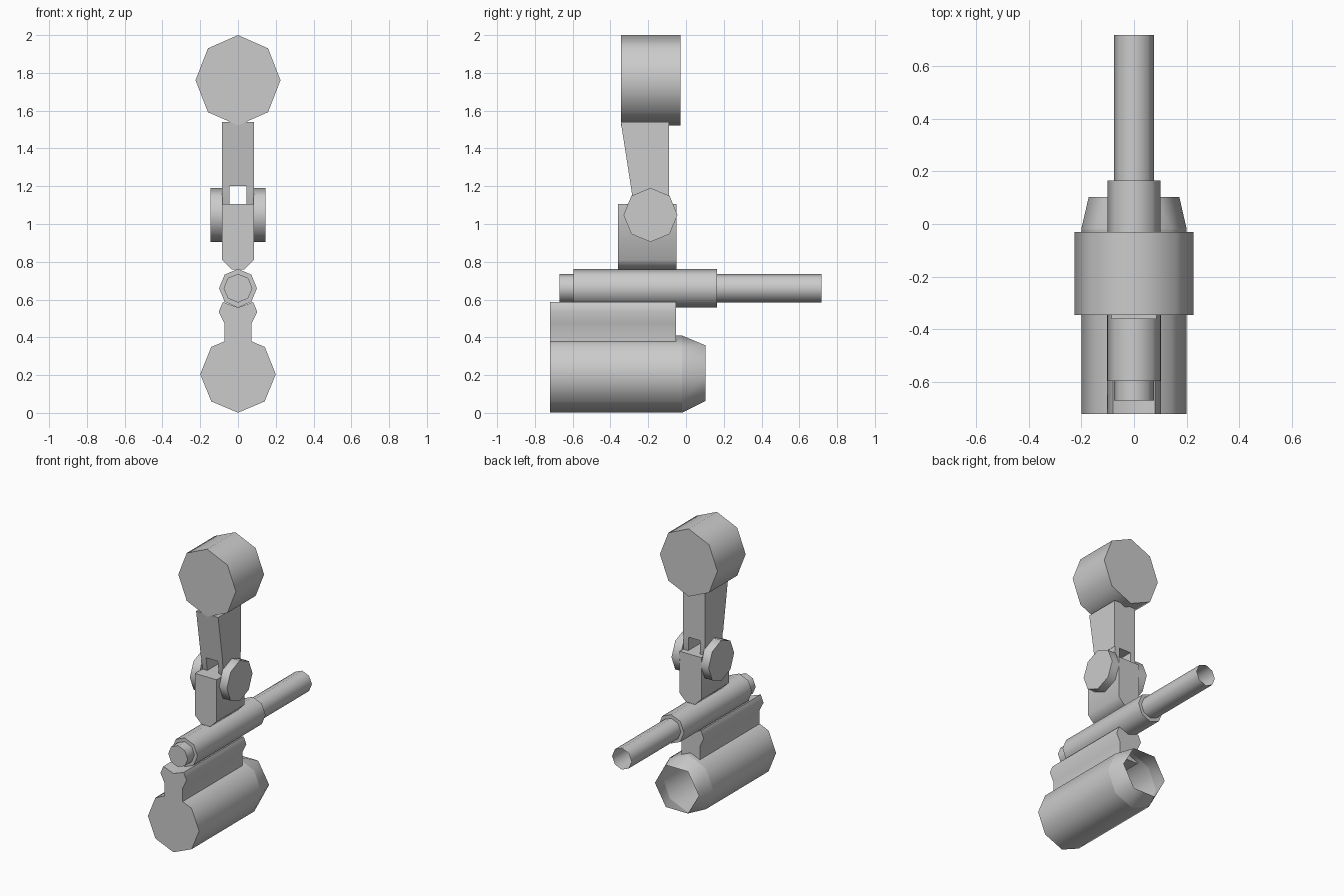
import bpy, bmesh, math

if "Cube" in bpy.data.objects:
    bpy.data.objects.remove(bpy.data.objects["Cube"])


def finish(name, bm):
    bmesh.ops.recalc_face_normals(bm, faces=bm.faces)
    mesh = bpy.data.meshes.new(name)
    bm.to_mesh(mesh)
    bm.free()
    ob = bpy.data.objects.new(name, mesh)
    bpy.context.collection.objects.link(ob)
    bpy.ops.object.select_all(action='DESELECT')
    ob.select_set(True)
    bpy.context.view_layer.objects.active = ob
    bpy.ops.object.shade_smooth_by_angle(angle=math.radians(50))
    return ob


def ring(n, rx, rz, cx=0.0, cz=0.0):
    return [(cx + rx * math.cos(2 * math.pi * i / n),
             cz + rz * math.sin(2 * math.pi * i / n)) for i in range(n)]


def prism(name, profile, lo, hi, axis='Y', open_end=False):
    """Extrude a profile: (x, z) along Y, or (y, z) along X."""
    bm = bmesh.new()

    def loop(t):
        return [bm.verts.new((a, t, b) if axis == 'Y' else (t, a, b)) for a, b in profile]
    v0, v1 = loop(lo), loop(hi)
    n = len(profile)
    for i in range(n):
        j = (i + 1) % n
        bm.faces.new((v0[i], v0[j], v1[j], v1[i]))
    bm.faces.new(v0)
    if not open_end:
        bm.faces.new(v1)
    return finish(name, bm)


def mirrored(half):
    return half + [(-x, z) for x, z in reversed(half) if x > 1e-6]


# head drum
prism("head_drum", ring(8, 0.225, 0.239, 0, 1.761), -0.345, -0.03)

# neck with two fork prongs leaving a slot in the middle
prism("neck", [(-0.345, 1.54), (-0.09, 1.54), (-0.09, 1.2), (-0.292, 1.2)],
      -0.086, 0.086, 'X')
prong = [(-0.292, 1.2), (-0.09, 1.2), (-0.09, 1.05), (-0.13, 0.97),
         (-0.23, 0.97), (-0.27, 1.05)]
for side, s in (("left", -1), ("right", 1)):
    prism("fork_prong_" + side, prong, s * 0.045, s * 0.084, 'X')
    prism("hinge_disc_" + side, ring(8, 0.143, 0.143, -0.188, 1.048),
          s * 0.082, s * 0.145, 'X')

# hinge block with chamfered foot
prism("hinge_block", mirrored([(0.085, 1.105), (0.085, 0.81), (0.035, 0.76)]),
      -0.36, -0.05)

# barrel and its sleeve
prism("barrel", ring(8, 0.076, 0.076, 0, 0.66), -0.67, 0.717, open_end=True)
prism("barrel_sleeve", ring(8, 0.1, 0.102, 0, 0.66), -0.595, 0.165)

# cradle rail under the barrel
prism("cradle_rail", mirrored([(0, 0.558), (0.08, 0.587), (0.102, 0.535),
                               (0.072, 0.475), (0.072, 0.37)]), -0.72, -0.052)

# large lower canister, tapering from an octagon to an open hexagonal mouth
prism("canister", ring(8, 0.2, 0.204, 0, 0.205), -0.72, -0.02, open_end=True)
bm = bmesh.new()
for n, rx, rz, y in ((8, 0.2, 0.204, -0.02), (6, 0.172, 0.171, 0.102)):
    for x, z in ring(n, rx, rz, 0, 0.21 if n == 6 else 0.205):
        bm.verts.new((x, y, z))
bmesh.ops.convex_hull(bm, input=bm.verts)
caps = [f for f in bm.faces if abs(f.normal.y) > 0.99
        or max(v.co.y for v in f.verts) - min(v.co.y for v in f.verts) < 0.01]
bmesh.ops.delete(bm, geom=caps, context='FACES_ONLY')
finish("canister_mouth", bm)
